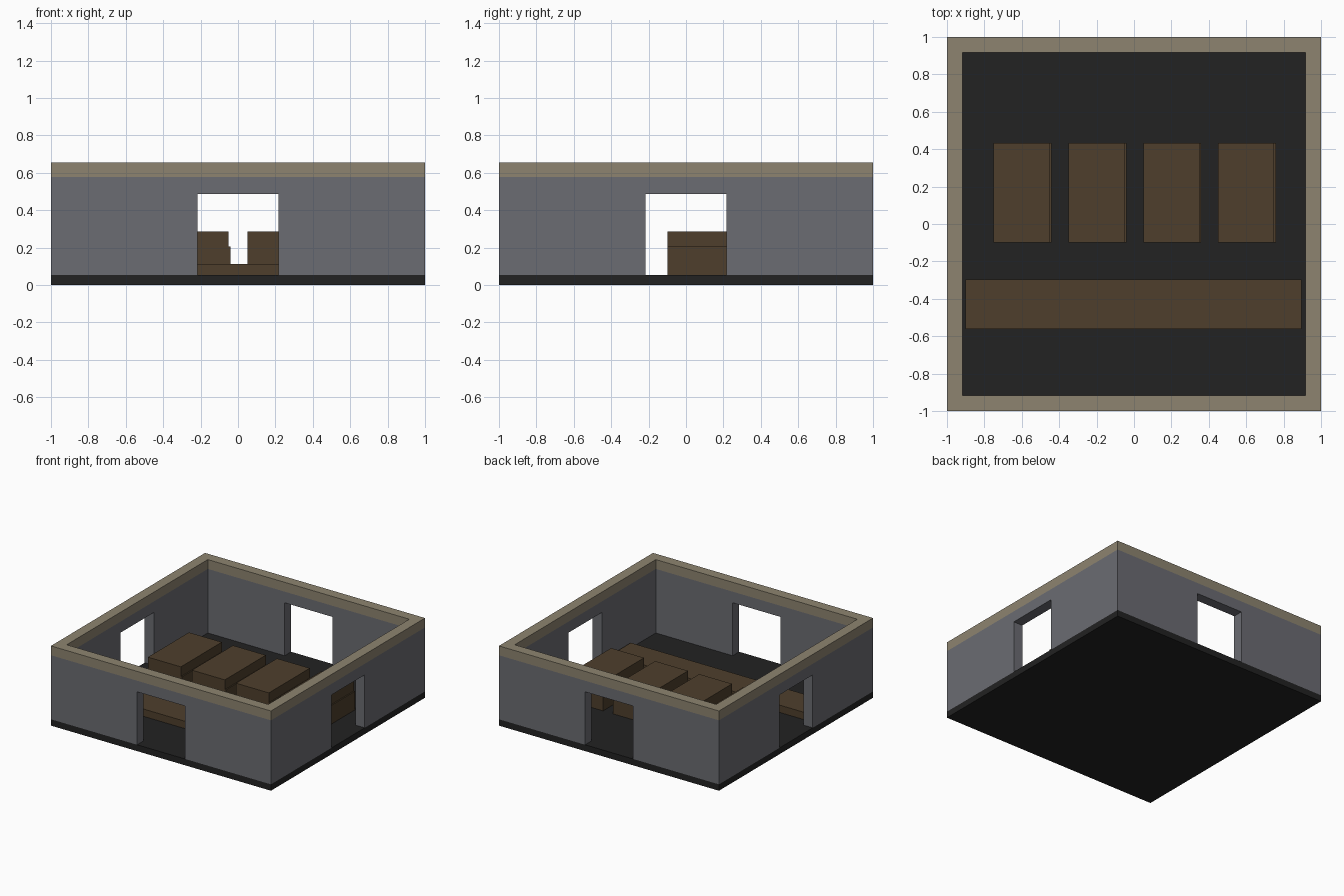
import bpy, bmesh, math
from mathutils import Matrix, Vector

if "Cube" in bpy.data.objects:
    bpy.data.objects.remove(bpy.data.objects["Cube"])


def material(name, rgb):
    m = bpy.data.materials.new(name)
    lin = [((c / 255 + 0.055) / 1.055) ** 2.4 for c in rgb]
    m.diffuse_color = (*lin, 1)
    m.use_nodes = True
    m.node_tree.nodes["Principled BSDF"].inputs["Base Color"].default_value = m.diffuse_color
    return m


STONE = material("grey_wall", (107, 108, 114))
TRIM = material("tan_trim", (141, 132, 112))
WOOD = material("dark_wood", (78, 63, 44))
FLOOR = material("black_floor", (34, 34, 34))
THICK = 0.084  # wall thickness


def finish(name, bm, mat):
    bmesh.ops.remove_doubles(bm, verts=bm.verts, dist=1e-5)
    bmesh.ops.recalc_face_normals(bm, faces=bm.faces)
    mesh = bpy.data.meshes.new(name)
    bm.to_mesh(mesh)
    bm.free()
    mesh.materials.append(mat)
    obj = bpy.data.objects.new(name, mesh)
    bpy.context.collection.objects.link(obj)
    return obj


def box(name, lo, hi, mat):
    lo, hi = Vector(lo), Vector(hi)
    bm = bmesh.new()
    bmesh.ops.create_cube(bm, size=1, matrix=Matrix.Translation((lo + hi) / 2)
                          @ Matrix.Diagonal((*(hi - lo), 1)))
    return finish(name, bm, mat)


def square_ring(name, profile, mat):
    """Four mitred wall panels from one (x, z) elevation outline."""
    bm = bmesh.new()
    for k in range(4):
        rot = Matrix.Rotation(k * math.pi / 2, 4, 'Z')
        outer = [bm.verts.new(rot @ Vector((x, -1, z))) for x, z in profile]
        inner = [bm.verts.new(rot @ Vector((x * (1 - THICK) if abs(x) == 1 else x, THICK - 1, z)))
                 for x, z in profile]
        bm.faces.new(outer)
        bm.faces.new(inner[::-1])
        n = len(profile)
        for i in range(n):
            j = (i + 1) % n
            a, b = profile[i][0], profile[j][0]
            if a == b and abs(a) == 1:  # mitre joint stays open, neighbours weld there
                continue
            bm.faces.new((outer[i], outer[j], inner[j], inner[i]))
    return finish(name, bm, mat)


# Floor slab
box("floor", (-1, -1, 0), (1, 1, 0.052), FLOOR)

# Walls with a doorway in each side, and the cap along the top
D, H = 0.217, 0.487
square_ring("walls", [(-1, 0.052), (-D, 0.052), (-D, H), (D, H), (D, 0.052),
                      (1, 0.052), (1, 0.578), (-1, 0.578)], STONE)
square_ring("wall_cap", [(-1, 0.578), (1, 0.578), (1, 0.655), (-1, 0.655)], TRIM)

# Low long bench
box("bench", (-0.9, -0.562, 0.052), (0.895, -0.298, 0.112), WOOD)

# Row of four blocks, the lower part slightly wider on the right
for i in range(4):
    x = -0.75 + 0.4 * i
    box(f"block_base_{i + 1}", (x, -0.098, 0.052), (x + 0.309, 0.434, 0.205), WOOD)
    box(f"block_top_{i + 1}", (x, -0.098, 0.205), (x + 0.299, 0.434, 0.285), WOOD)
